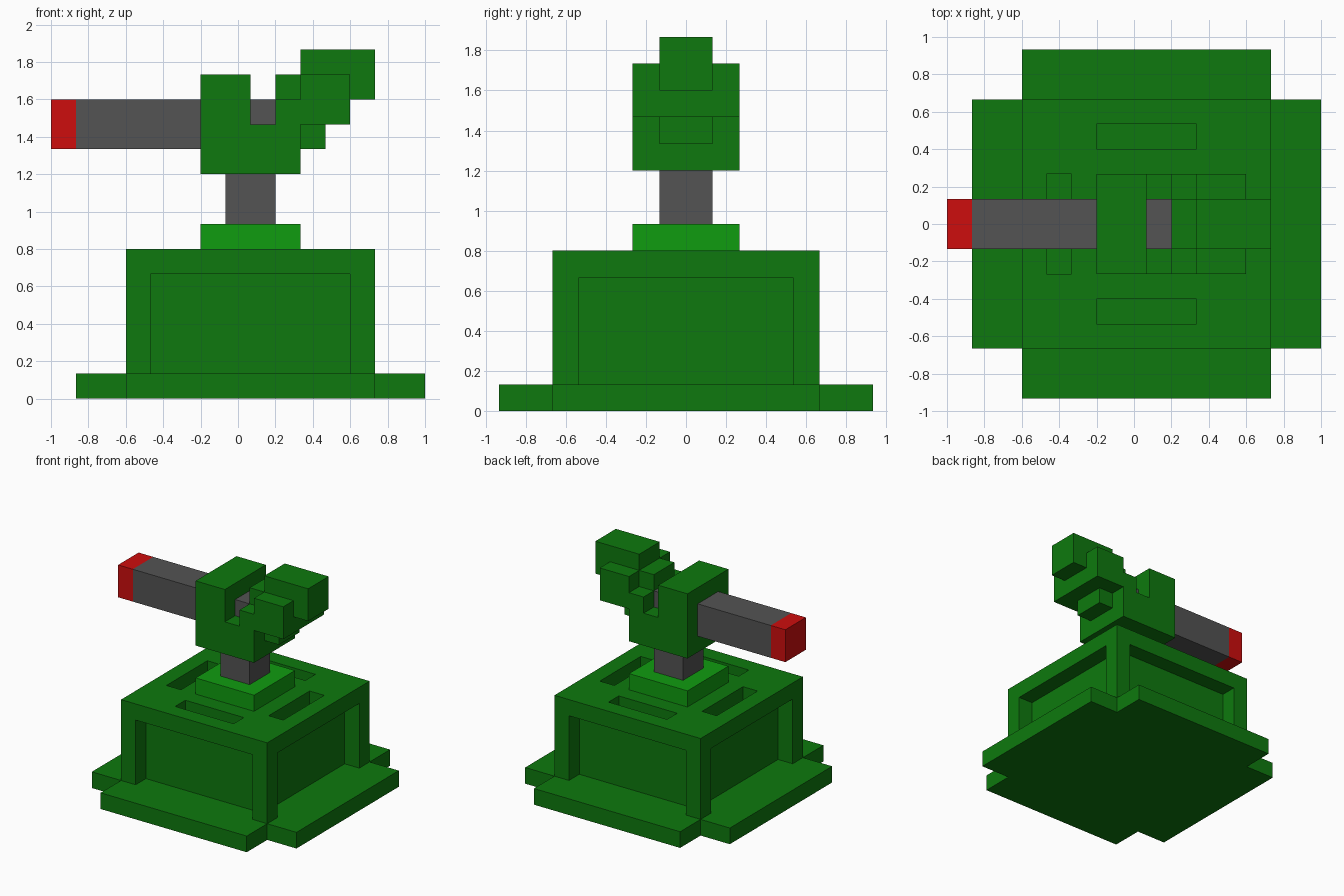
import bpy, bmesh, math
from itertools import product

if "Cube" in bpy.data.objects:
    bpy.data.objects.remove(bpy.data.objects["Cube"])

U = 2 / 15                      # size of one block
ORIGIN = (-1.0, -14 * U / 2, 0.0)


def material(name, rgb):
    m = bpy.data.materials.new(name)
    lin = [((c / 255 + 0.055) / 1.055) ** 2.4 if c > 10 else c / 255 / 12.92 for c in rgb]
    m.diffuse_color = (*lin, 1)
    m.use_nodes = True
    m.node_tree.nodes["Principled BSDF"].inputs["Base Color"].default_value = m.diffuse_color
    return m


GREEN = material("dark green", (14, 121, 14))
BRIGHT = material("bright green", (16, 156, 16))
GREY = material("gun grey", (83, 83, 83))
RED = material("muzzle red", (205, 13, 13))


def cells(box):
    x0, x1, y0, y1, z0, z1 = box
    return set(product(range(x0, x1), range(y0, y1), range(z0, z1)))


def part(name, mat, solids, cuts=()):
    """Union of block boxes minus cut boxes, as one skin with merged flat faces."""
    filled = set().union(*map(cells, solids))
    for c in cuts:
        filled -= cells(c)
    bm = bmesh.new()
    verts = {}

    def vert(p):
        if p not in verts:
            verts[p] = bm.verts.new([o + q * U for o, q in zip(ORIGIN, p)])
        return verts[p]

    for cell in sorted(filled):
        for axis, side in product(range(3), (0, 1)):
            near = list(cell)
            near[axis] += 1 if side else -1
            if tuple(near) in filled:
                continue
            a, b = (axis + 1) % 3, (axis + 2) % 3
            ring = []
            for da, db in ((0, 0), (1, 0), (1, 1), (0, 1)):
                p = list(cell)
                p[axis] += side
                p[a] += da
                p[b] += db
                ring.append(vert(tuple(p)))
            bm.faces.new(ring if side else ring[::-1])
    bmesh.ops.dissolve_limit(bm, angle_limit=math.radians(1),
                             verts=bm.verts[:], edges=bm.edges[:])
    bmesh.ops.triangulate(bm, faces=[f for f in bm.faces if len(f.verts) > 4])
    me = bpy.data.meshes.new(name)
    bm.to_mesh(me)
    bm.free()
    me.materials.append(mat)
    ob = bpy.data.objects.new(name, me)
    bpy.context.collection.objects.link(ob)
    return ob


# Cross-shaped foot plate
part("base_plate", GREEN, [(1, 15, 2, 12, 0, 1), (3, 13, 0, 14, 0, 1)])

# Pedestal with a recessed panel on each side and four vents on top
panels = [(4, 12, 2, 3, 1, 5), (4, 12, 11, 12, 1, 5),
          (3, 4, 3, 11, 1, 5), (12, 13, 3, 11, 1, 5)]
vents = [(6, 10, 3, 4, 5, 6), (6, 10, 10, 11, 5, 6),
         (4, 5, 5, 9, 5, 6), (11, 12, 5, 9, 5, 6)]
part("pedestal", GREEN, [(3, 13, 2, 12, 1, 6)], panels + vents)

# Swivel collar and neck
part("collar", BRIGHT, [(6, 10, 5, 9, 6, 7)])
part("neck", GREY, [(7, 9, 6, 8, 7, 9)])

# Turret head
part("turret_head", GREEN, [
    (6, 10, 5, 9, 9, 11),       # lower housing
    (6, 8, 5, 9, 11, 13),       # front block
    (9, 10, 5, 9, 11, 12),      # rear step
    (9, 10, 6, 8, 12, 13),      # raised middle of the step
    (10, 12, 5, 9, 11, 13),     # rear block
    (10, 11, 6, 8, 10, 11),     # underside stub
    (10, 13, 6, 8, 12, 14),     # top rear block
])

# Gun barrel and its coloured tip
part("barrel", GREY, [(1, 9, 6, 8, 10, 12)])
part("muzzle", RED, [(0, 1, 6, 8, 10, 12)])
